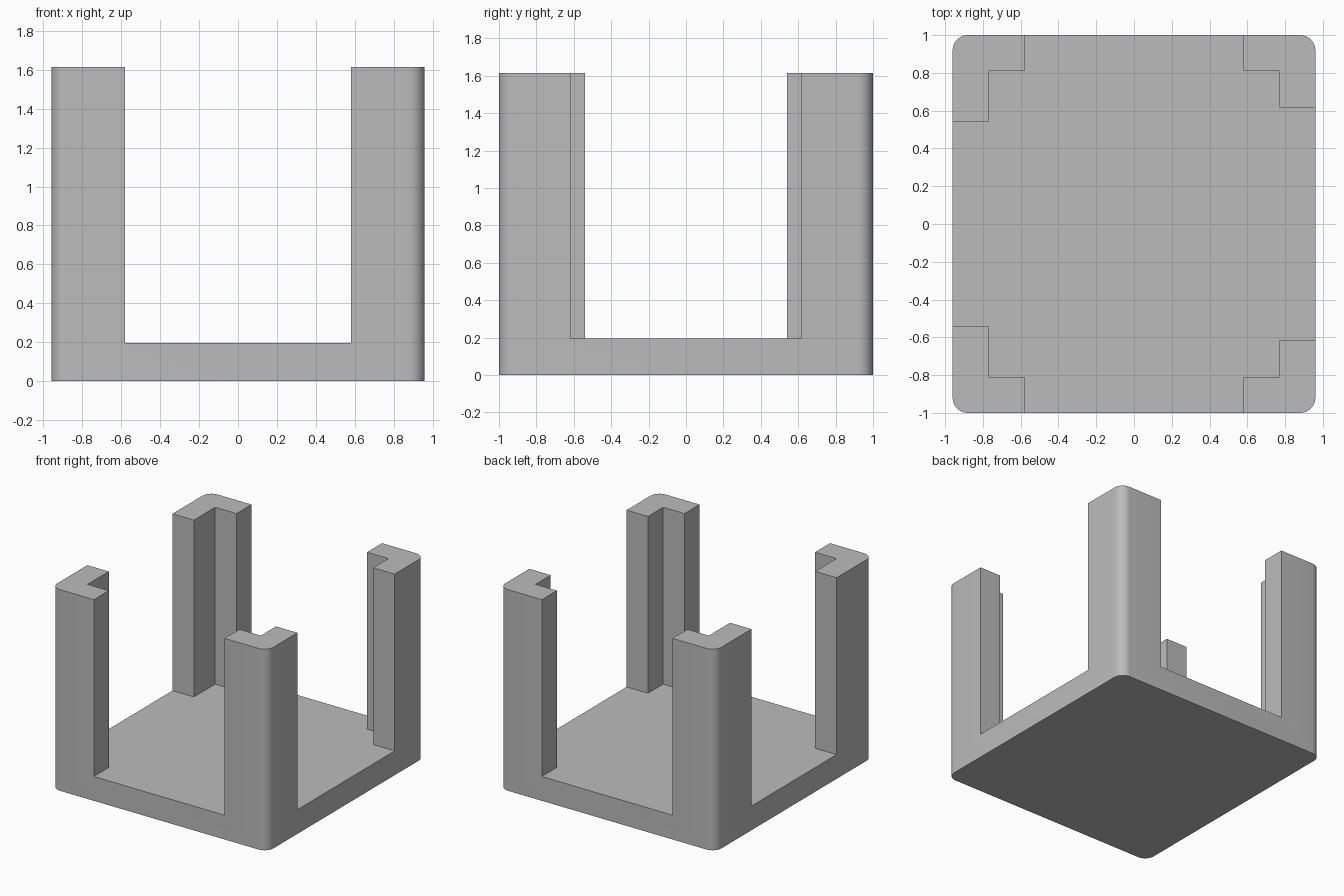
import bpy, bmesh, math

cube = bpy.data.objects.get("Cube")
if cube:
    bpy.data.objects.remove(cube, do_unlink=True)

HALF_X, HALF_Y, HEIGHT, RADIUS = 0.96, 1.0, 1.615, 0.08
FLOOR = 0.195                       # top of the base slab
ROOM_X, ROOM_Y = 0.77, 0.81         # inner faces of the corner posts
GAP_X = 0.58                        # front and back openings
GAP_RIGHT, GAP_LEFT = 0.54, 0.617   # side openings, -x and +x
OUT = 1.2                           # cutter reach beyond the body


def prism(name, outline, z0, z1):
    """Extrude a counter-clockwise outline from z0 to z1."""
    bm = bmesh.new()
    bottom = bm.faces.new([bm.verts.new((x, y, z0)) for x, y in outline])
    top = bmesh.ops.extrude_face_region(bm, geom=[bottom])["geom"]
    verts = [v for v in top if isinstance(v, bmesh.types.BMVert)]
    bmesh.ops.translate(bm, verts=verts, vec=(0, 0, z1 - z0))
    bmesh.ops.recalc_face_normals(bm, faces=bm.faces)
    mesh = bpy.data.meshes.new(name)
    bm.to_mesh(mesh)
    bm.free()
    obj = bpy.data.objects.new(name, mesh)
    bpy.context.collection.objects.link(obj)
    return obj


def rounded_rectangle(hx, hy, r, steps=10):
    points = []
    for corner, (sx, sy) in enumerate([(1, 1), (-1, 1), (-1, -1), (1, -1)]):
        for i in range(steps + 1):
            a = math.pi / 2 * (corner + i / steps)
            points.append((sx * (hx - r) + r * math.cos(a),
                           sy * (hy - r) + r * math.sin(a)))
    return points


# Solid block with rounded upright edges
body = prism("base_with_corner_posts",
             rounded_rectangle(HALF_X, HALF_Y, RADIUS), 0, HEIGHT)

# Stepped cross outline: inner room plus an opening through each side
front_half = [(-OUT, -GAP_RIGHT), (-ROOM_X, -GAP_RIGHT), (-ROOM_X, -ROOM_Y),
              (-GAP_X, -ROOM_Y), (-GAP_X, -OUT), (GAP_X, -OUT),
              (GAP_X, -ROOM_Y), (ROOM_X, -ROOM_Y), (ROOM_X, -GAP_LEFT),
              (OUT, -GAP_LEFT)]
back_half = [(x, -y) for x, y in reversed(front_half)]
cutter = prism("opening_cutter", front_half + back_half, FLOOR, HEIGHT + 0.3)
cutter.hide_render = True

# Cut the openings, leaving the slab and four angled posts
bpy.context.view_layer.objects.active = body
cut = body.modifiers.new("openings", "BOOLEAN")
cut.operation = "DIFFERENCE"
cut.solver = "EXACT"
cut.object = cutter
bpy.ops.object.modifier_apply(modifier=cut.name)
bpy.data.objects.remove(cutter, do_unlink=True)

# Plain grey finish
grey = bpy.data.materials.new("plain_grey")
grey.use_nodes = True
colour = (0.5, 0.5, 0.5, 1)
grey.diffuse_color = colour
grey.node_tree.nodes["Principled BSDF"].inputs["Base Color"].default_value = colour
body.data.materials.clear()
body.data.materials.append(grey)

# Smooth rounded corners, crisp edges elsewhere
bpy.ops.object.select_all(action="DESELECT")
body.select_set(True)
bpy.ops.object.shade_smooth_by_angle(angle=math.radians(30))
